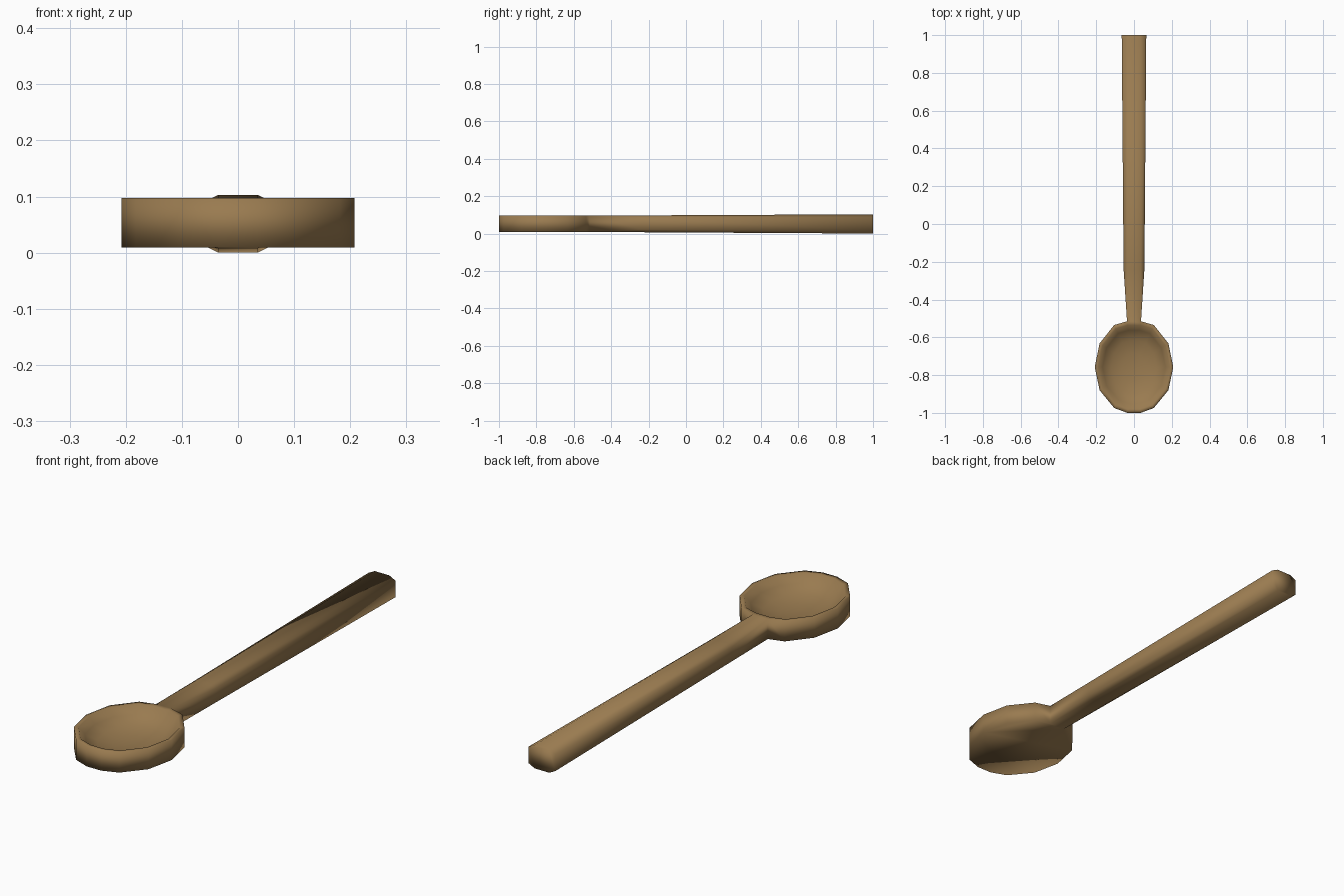
import bpy, bmesh

if "Cube" in bpy.data.objects:
    bpy.data.objects.remove(bpy.data.objects["Cube"])

wood = bpy.data.materials.new("warm wood")
wood.diffuse_color = (0.32, 0.197, 0.08, 1)
wood.use_nodes = True
wood.node_tree.nodes["Principled BSDF"].inputs["Base Color"].default_value = wood.diffuse_color

CY = -0.757            # bowl centre
TOP, BOTTOM = 0.098, 0.01

bm = bmesh.new()

# Bowl outline: right half from handle joint to tip, then mirrored
half = [(0.037, -0.515), (0.105, -0.535), (0.182, -0.632), (0.208, -0.757),
        (0.182, -0.88), (0.105, -0.974), (0.035, -1.0)]
outline = half + [(-x, y) for x, y in reversed(half)]
n = len(outline)


def bowl_ring(scale, z):
    return [bm.verts.new((x * scale, CY + (y - CY) * scale, z)) for x, y in outline]


def bridge(a, b, skip=None):
    for i in range(len(a)):
        if i != skip:
            j = (i + 1) % len(a)
            bm.faces.new((a[i], a[j], b[j], b[i]))


# Outer wall, left open where the handle joins, with a flat underside
base = bowl_ring(1, BOTTOM)
rim = bowl_ring(1, TOP)
bridge(base, rim, skip=n - 1)
bm.faces.new(base)

# Rim and hollow
last = rim
for scale, z in [(0.915, TOP), (0.80, 0.066), (0.58, 0.041), (0.3, 0.029)]:
    ring = bowl_ring(scale, z)
    bridge(last, ring)
    last = ring
centre = bm.verts.new((0, CY, 0.025))
for i in range(n):
    bm.faces.new((last[i], last[(i + 1) % n], centre))


# Handle: eight-sided sections growing towards the end
def handle_ring(y, flat, side, low, high, bevel):
    pts = [(flat, high), (side, high - bevel), (side, low + bevel), (flat, low)]
    pts += [(-x, z) for x, z in reversed(pts)]
    return [bm.verts.new((x, y, z)) for x, z in pts]


mid = handle_ring(-0.24, 0.035, 0.055, 0.008, 0.098, 0.014)
end = handle_ring(1.0, 0.035, 0.065, 0.001, 0.104, 0.015)
for top, bot, k in [(rim[0], base[0], (0, 1, 2, 3)), (rim[-1], base[-1], (7, 6, 5, 4))]:
    a, b, c, d = (mid[i] for i in k)
    bm.faces.new((top, a, b))
    bm.faces.new((top, b, c, bot))
    bm.faces.new((bot, c, d))
bm.faces.new((rim[0], rim[-1], mid[7], mid[0]))
bm.faces.new((base[0], base[-1], mid[4], mid[3]))
bridge(mid, end)
bm.faces.new(end)

bm.normal_update()
bmesh.ops.recalc_face_normals(bm, faces=bm.faces)
for f in bm.faces:
    f.smooth = True

# Stand the piece on the ground
low = min(v.co.z for v in bm.verts)
for v in bm.verts:
    v.co.z -= low

mesh = bpy.data.meshes.new("wooden_spoon")
bm.to_mesh(mesh)
bm.free()
mesh.materials.append(wood)
spoon = bpy.data.objects.new("wooden_spoon", mesh)
bpy.context.collection.objects.link(spoon)
